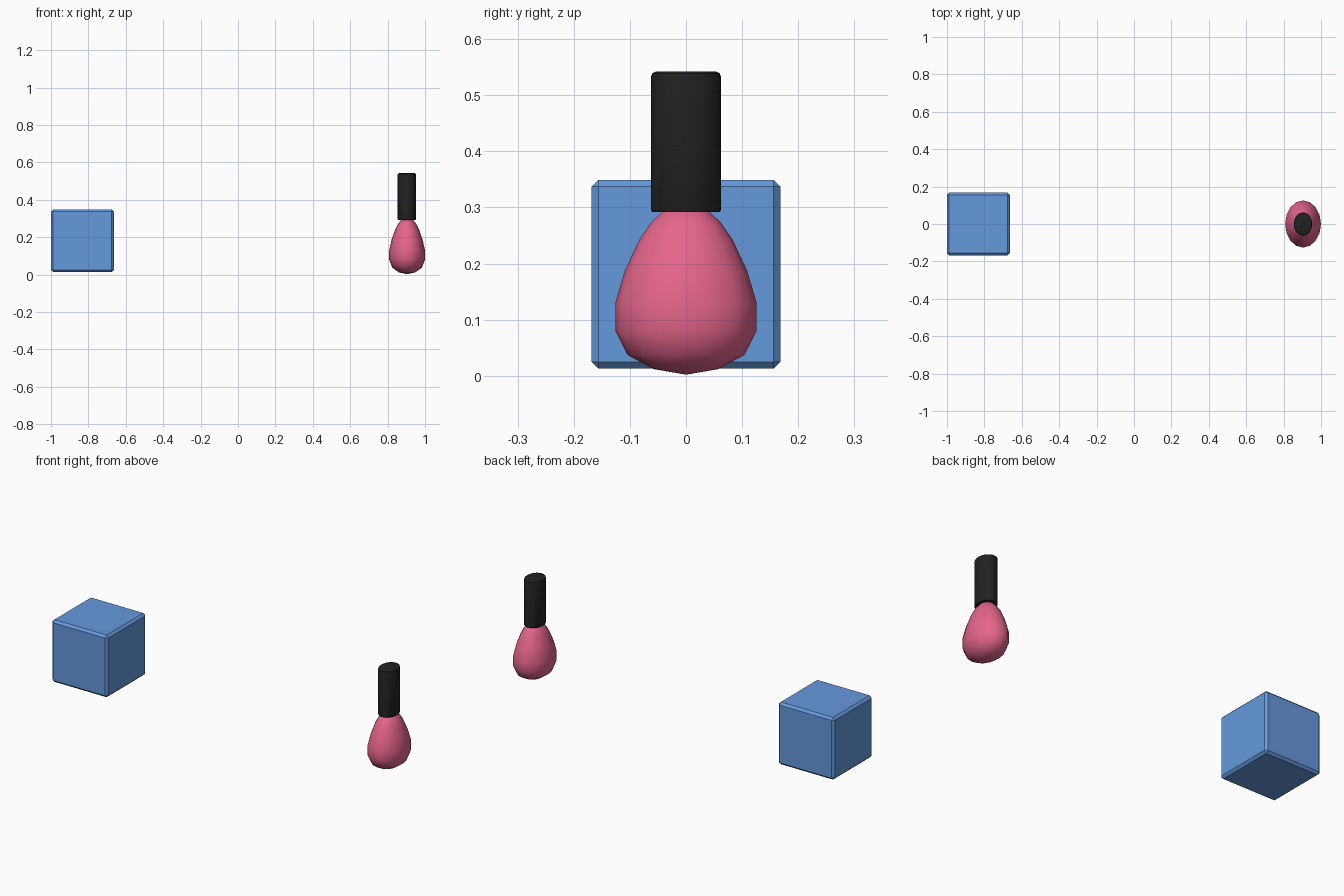
import bpy, bmesh
from math import sin, cos, tau, radians

if "Cube" in bpy.data.objects:
    bpy.data.objects.remove(bpy.data.objects["Cube"])


def paint(obj, name, rgb):
    mat = bpy.data.materials.new(name)
    mat.diffuse_color = (*rgb, 1)
    mat.use_nodes = True
    mat.node_tree.nodes["Principled BSDF"].inputs["Base Color"].default_value = mat.diffuse_color
    obj.data.materials.append(mat)


def make_object(name, bm):
    bmesh.ops.recalc_face_normals(bm, faces=bm.faces)
    mesh = bpy.data.meshes.new(name)
    bm.to_mesh(mesh)
    bm.free()
    obj = bpy.data.objects.new(name, mesh)
    bpy.context.collection.objects.link(obj)
    return obj


def oval_lathe(name, profile, ratio, sides, x, angle):
    """Oval solid from (y radius, z) rings; x radius = ratio * y radius."""
    bm = bmesh.new()
    rings = []
    for r, z in profile:
        n = 1 if r == 0 else sides
        rings.append([bm.verts.new((ratio * r * cos(tau * i / n), r * sin(tau * i / n), z))
                      for i in range(n)])
    for a, b in zip(rings, rings[1:]):
        for i in range(sides):
            j = (i + 1) % sides
            if len(a) == 1:
                bm.faces.new((a[0], b[j], b[i]))
            elif len(b) == 1:
                bm.faces.new((a[i], a[j], b[0]))
            else:
                bm.faces.new((a[i], a[j], b[j], b[i]))
    for ring in (rings[0], rings[-1]):
        if len(ring) > 1:
            bm.faces.new(ring)
    obj = make_object(name, bm)
    obj.location.x = x
    bpy.ops.object.select_all(action='DESELECT')
    obj.select_set(True)
    bpy.context.view_layer.objects.active = obj
    bpy.ops.object.shade_smooth_by_angle(angle=radians(angle))
    return obj


# Chamfered cube
bm = bmesh.new()
bmesh.ops.create_cube(bm, size=0.336)
bmesh.ops.bevel(bm, geom=bm.edges[:], offset=0.012, segments=1, affect='EDGES')
cube = make_object("block", bm)
cube.location = (-0.832, 0, 0.181)
paint(cube, "blue", (0.13, 0.32, 0.72))

# Egg-shaped bottle, flattened front to back along x
bottle = oval_lathe("bottle", [
    (0, 0.002), (0.058, 0.012), (0.104, 0.037), (0.126, 0.08), (0.126, 0.13),
    (0.109, 0.187), (0.083, 0.243), (0.062, 0.273), (0.04, 0.294), (0, 0.305)],
    0.76, 16, 0.904, 60)
paint(bottle, "pink", (0.78, 0.13, 0.26))

# Oval cap with softened rims
cap = oval_lathe("cap", [
    (0.06, 0.292), (0.062, 0.295), (0.062, 0.534), (0.060, 0.539), (0.054, 0.542)],
    0.79, 32, 0.903, 30)
paint(cap, "black", (0.015, 0.015, 0.015))
